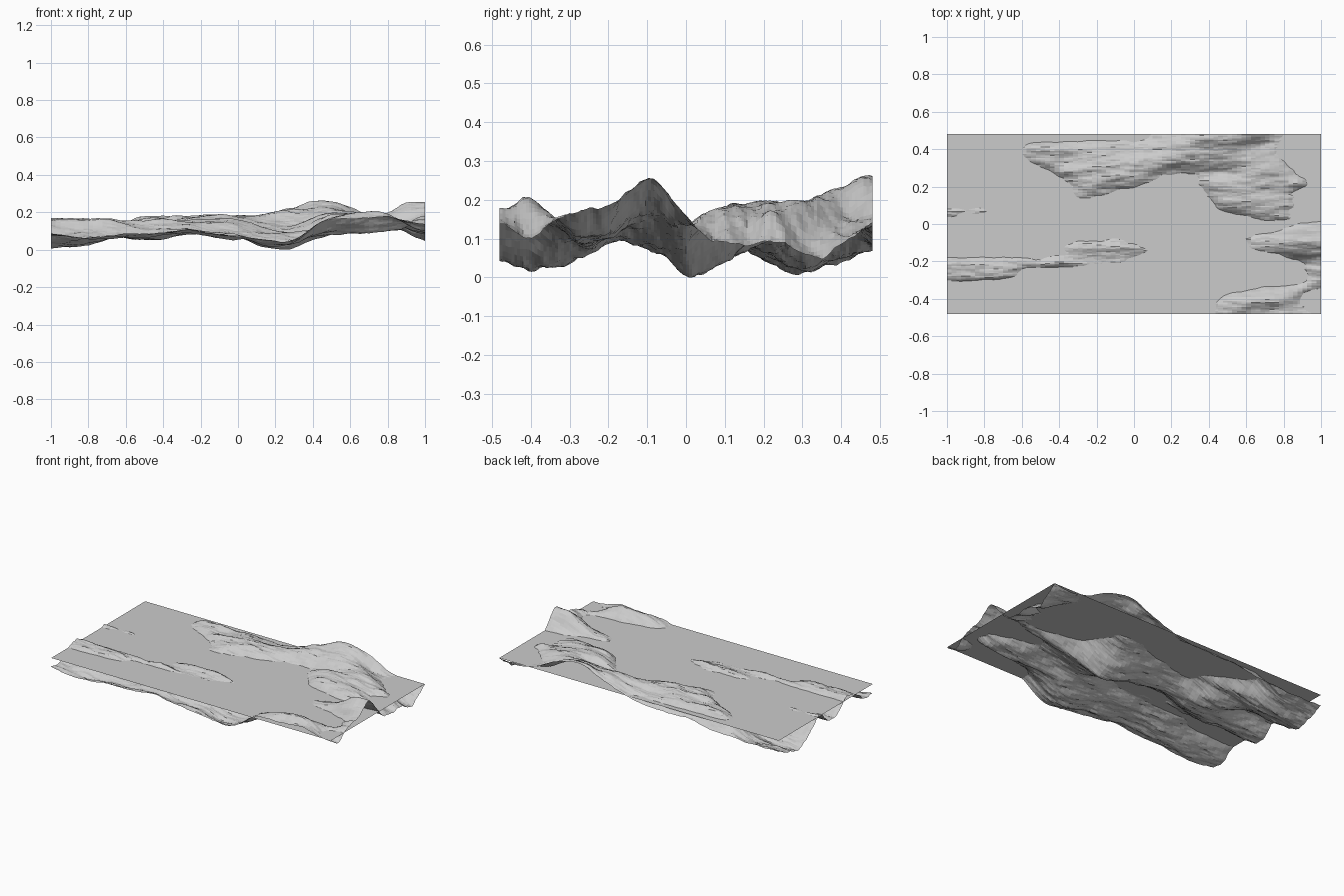
import bpy, math
from mathutils import Vector, noise

if "Cube" in bpy.data.objects:
    bpy.data.objects.remove(bpy.data.objects["Cube"])

HALF_X, HALF_Y, WATER = 1.0, 0.48, 0.144

# Cross-sections (front to back, thousandths) at nine even stations from x=-1 to x=1
SECTIONS = [
    [85, 75, 125, 153, 162, 95, 70, 105, 152, 90, 45, 8, 25, 45, 65],
    [65, 65, 95, 165, 155, 110, 80, 85, 132, 95, 65, 45, 50, 65, 70],
    [90, 70, 85, 120, 160, 115, 75, 50, 50, 65, 90, 120, 162, 170, 90],
    [95, 90, 100, 115, 148, 155, 132, 90, 95, 142, 168, 178, 170, 172, 115],
    [65, 60, 70, 90, 130, 155, 120, 60, 70, 100, 152, 178, 182, 160, 115],
    [45, 30, 25, 50, 80, 90, 60, 10, 22, 70, 115, 145, 192, 202, 195],
    [155, 165, 115, 90, 100, 130, 115, 85, 150, 187, 192, 178, 215, 228, 252],
    [170, 200, 158, 90, 110, 155, 170, 132, 172, 174, 174, 187, 160, 140, 155],
    [140, 105, 140, 175, 178, 230, 235, 150, 90, 90, 90, 70, 55, 92, 143],
]
# Extra peaks: x, y, height, radius in x, radius in y
PEAKS = [(0.91, -0.1, 0.035, 0.09, 0.05), (0.4, 0.47, 0.02, 0.1, 0.05),
         (0.9, 0.22, 0.035, 0.09, 0.04), (0.88, -0.27, -0.02, 0.06, 0.05)]


def spline(values, t):
    """Catmull-Rom through evenly spaced values, t in 0..1."""
    last = len(values) - 1
    s = t * last
    i = min(int(s), last - 1)
    f = s - i
    a, b, c, d = (values[max(0, min(last, i + k))] for k in (-1, 0, 1, 2))
    return b + 0.5 * f * (c - a + f * (2 * a - 5 * b + 4 * c - d + f * (3 * (b - c) + d - a)))


def rough(x, y):
    """Fractal rock detail drawn out along x."""
    total, amp, freq = 0.0, 0.015, 1.0
    for k in range(5):
        total += amp * noise.noise(Vector((x * 5 * freq + 7.3, y * 14 * freq + 2.1, k * 5.7)))
        amp *= 0.58
        freq *= 1.9
    return total


def height(x, y):
    u, v = (x + HALF_X) / (2 * HALF_X), (y + HALF_Y) / (2 * HALF_Y)
    z = spline([spline(row, v) for row in SECTIONS], u) / 1000
    for px, py, h, rx, ry in PEAKS:
        z += h * math.exp(-((x - px) / rx) ** 2 - ((y - py) / ry) ** 2)
    return min(max(z + rough(x, y), 0.0), 0.276)


def grid(name, nx, ny, func):
    verts = []
    for j in range(ny + 1):
        for i in range(nx + 1):
            x = -HALF_X + 2 * HALF_X * i / nx
            y = -HALF_Y + 2 * HALF_Y * j / ny
            verts.append((x, y, func(x, y)))
    w = nx + 1
    faces = [(j * w + i, j * w + i + 1, (j + 1) * w + i + 1, (j + 1) * w + i)
             for j in range(ny) for i in range(nx)]
    mesh = bpy.data.meshes.new(name)
    mesh.from_pydata(verts, [], faces)
    obj = bpy.data.objects.new(name, mesh)
    bpy.context.collection.objects.link(obj)
    return obj


# Rocky terrain sheet, above and below the water line
grid("terrain", 80, 128, height)

# Flat water surface
grid("water", 1, 1, lambda x, y: WATER)
